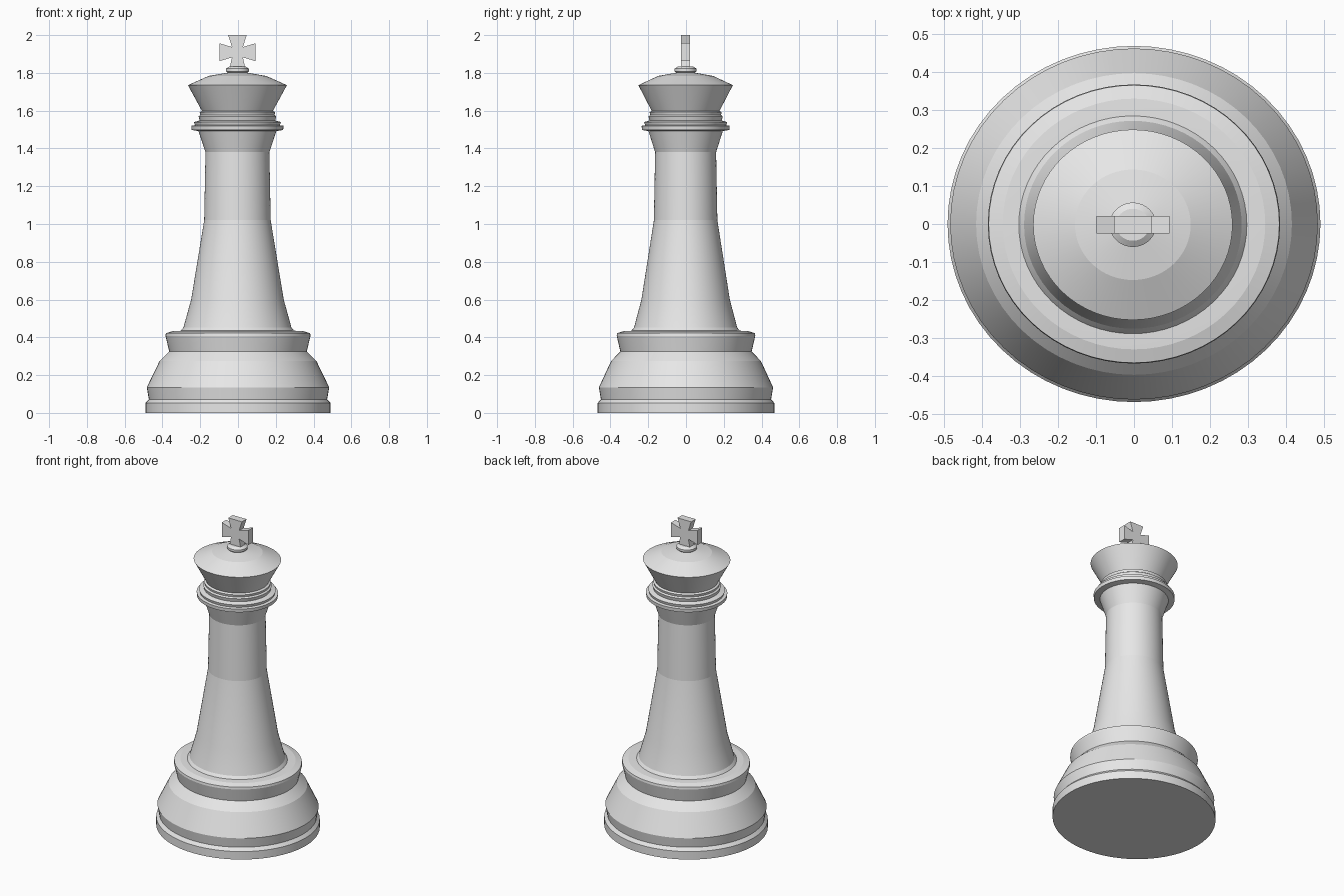
import bpy, bmesh, math

if "Cube" in bpy.data.objects:
    bpy.data.objects.remove(bpy.data.objects["Cube"])

SIDES = 64
Y_SCALE = 0.955          # the turned parts are slightly oval

grey = bpy.data.materials.new("pale_grey")
grey.diffuse_color = (0.8, 0.8, 0.8, 1)
grey.use_nodes = True
grey.node_tree.nodes["Principled BSDF"].inputs["Base Color"].default_value = grey.diffuse_color


def finish(name, bm, x=0, y=0):
    bmesh.ops.recalc_face_normals(bm, faces=bm.faces)
    mesh = bpy.data.meshes.new(name)
    bm.to_mesh(mesh)
    bm.free()
    mesh.materials.append(grey)
    ob = bpy.data.objects.new(name, mesh)
    ob.location = (x, y, 0)
    bpy.context.collection.objects.link(ob)
    bpy.context.view_layer.objects.active = ob
    bpy.ops.object.select_all(action='DESELECT')
    ob.select_set(True)
    return ob


def turned(name, profile, x=0, y=0):
    """Revolve (radius, z) points and cap both ends."""
    bm = bmesh.new()
    rings = []
    for r, z in profile:
        rings.append([bm.verts.new((r * math.cos(a), r * Y_SCALE * math.sin(a), z))
                      for a in (2 * math.pi * i / SIDES for i in range(SIDES))])
    for lo, hi in zip(rings, rings[1:]):
        for i in range(SIDES):
            j = (i + 1) % SIDES
            bm.faces.new((lo[i], lo[j], hi[j], hi[i]))
    bm.faces.new(rings[0])
    bm.faces.new(rings[-1])
    ob = finish(name, bm, x, y)
    bpy.ops.object.shade_smooth_by_angle(angle=math.radians(7))


# Stepped foot with flared upper ring
turned("base", [(0.49, 0), (0.49, 0.052), (0.472, 0.072), (0.483, 0.135), (0.415, 0.275),
                (0.362, 0.322), (0.35, 0.33), (0.367, 0.325), (0.384, 0.405),
                (0.382, 0.42), (0.34, 0.433), (0.28, 0.436)][:5]
       + [(0.364, 0.325), (0.384, 0.408), (0.382, 0.422), (0.345, 0.433), (0.28, 0.436)])

# Tapering column, flaring under the collar
turned("column", [(0.302, 0.432), (0.296, 0.44), (0.286, 0.452), (0.245, 0.60), (0.176, 1.02),
                  (0.169, 1.38), (0.207, 1.495)], -0.003, -0.002)

# Stacked collar rings
turned("collar", [(0.207, 1.492), (0.242, 1.498), (0.244, 1.52), (0.225, 1.523), (0.23, 1.54),
                  (0.20, 1.548), (0.206, 1.57), (0.196, 1.577), (0.2, 1.592), (0.186, 1.6)],
       -0.003, -0.002)

# Crown with a shallow domed top and a small finial ring
turned("crown", [(0.186, 1.595), (0.262, 1.735), (0.152, 1.784), (0.045, 1.802)], -0.003, -0.002)
turned("finial_ring", [(0.045, 1.795), (0.061, 1.808), (0.061, 1.822), (0.044, 1.833)],
       -0.003, -0.002)

# Flared cross: right half outline, mirrored to the left
half = [(0.04, 1.83), (0.029, 1.882), (0.096, 1.862), (0.096, 1.957), (0.029, 1.937), (0.049, 2.0)]
outline = half + [(-x, z) for x, z in reversed(half)]
bm = bmesh.new()
face = bm.faces.new([bm.verts.new((x, -0.0235, z)) for x, z in outline])
ext = bmesh.ops.extrude_face_region(bm, geom=[face])
bmesh.ops.translate(bm, vec=(0, 0.047, 0),
                    verts=[v for v in ext["geom"] if isinstance(v, bmesh.types.BMVert)])
if not face.is_valid or len(bm.faces) < len(outline) + 2:
    bm.faces.new([v for v in bm.verts if v.co.y < 0])
finish("cross", bm, -0.003, -0.002)
